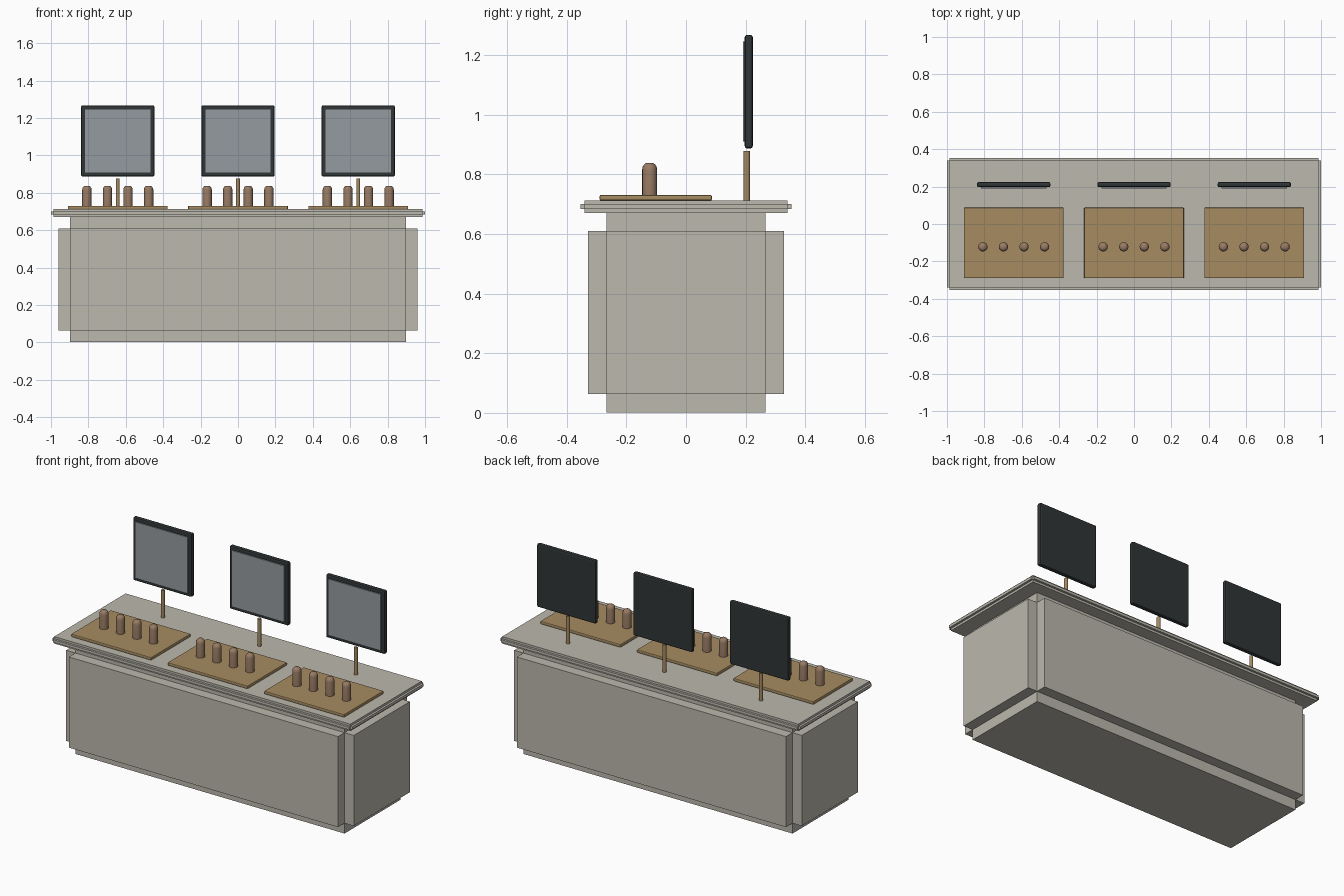
import bpy, bmesh, math
from mathutils import Vector, Matrix

if "Cube" in bpy.data.objects:
    bpy.data.objects.remove(bpy.data.objects["Cube"])


def material(name, rgb):
    m = bpy.data.materials.new(name)
    m.diffuse_color = (*rgb, 1)
    m.use_nodes = True
    m.node_tree.nodes["Principled BSDF"].inputs["Base Color"].default_value = m.diffuse_color
    return m


STONE = material("stone", (0.50, 0.48, 0.42))
WOOD = material("wood", (0.38, 0.26, 0.12))
BROWN = material("brown", (0.32, 0.20, 0.13))
BLACK = material("black", (0.03, 0.036, 0.036))
GLASS = material("glass", (0.30, 0.33, 0.35))


def finish(bm, name, mat, smooth=False):
    bmesh.ops.recalc_face_normals(bm, faces=bm.faces[:])
    me = bpy.data.meshes.new(name)
    bm.to_mesh(me)
    bm.free()
    ob = bpy.data.objects.new(name, me)
    bpy.context.collection.objects.link(ob)
    me.materials.append(mat)
    if smooth:
        bpy.ops.object.select_all(action='DESELECT')
        ob.select_set(True)
        bpy.context.view_layer.objects.active = ob
        bpy.ops.object.shade_smooth_by_angle(angle=math.radians(40))
    return ob


def box(name, lo, hi, mat, push=0.0, bevel=0.0, segments=1):
    """Box between two corners; push extrudes every face outward separately."""
    lo, hi = Vector(lo), Vector(hi)
    bm = bmesh.new()
    bmesh.ops.create_cube(bm, size=1, matrix=Matrix.Translation((lo + hi) / 2)
                          @ Matrix.Diagonal((*(hi - lo), 1)))
    if push:
        normals = [f.normal.copy() for f in bm.faces]
        new = bmesh.ops.extrude_discrete_faces(bm, faces=bm.faces[:])["faces"]
        for f in new:
            f.normal_update()
            bmesh.ops.translate(bm, verts=f.verts[:], vec=f.normal * push)
    if bevel:
        bmesh.ops.bevel(bm, geom=bm.edges[:], offset=bevel, segments=segments,
                        profile=0.5, affect='EDGES')
    return finish(bm, name, mat)


def turned(name, profile, loc, mat, sides=16):
    """Closed solid of revolution from (radius, z) points."""
    bm = bmesh.new()
    rings = [[bm.verts.new((loc[0] + r * math.cos(2 * math.pi * i / sides),
                            loc[1] + r * math.sin(2 * math.pi * i / sides), loc[2] + z))
              for i in range(sides)] for r, z in profile]
    for a, b in zip(rings, rings[1:]):
        for i in range(sides):
            j = (i + 1) % sides
            bm.faces.new((a[i], a[j], b[j], b[i]))
    bm.faces.new(rings[0][::-1])
    bm.faces.new(rings[-1])
    return finish(bm, name, mat, smooth=True)


# counter body and top, both with notched corners
box("counter_body", (-0.897, -0.267, 0.064), (0.897, 0.267, 0.61), STONE, push=0.062)
box("counter_top", (-0.987, -0.34, 0.684), (0.987, 0.34, 0.70), STONE, push=0.013)

# three identical stations
for n, cx in enumerate((-0.643, 0, 0.643), 1):
    box(f"board_{n}", (cx - 0.267, -0.29, 0.712), (cx + 0.267, 0.087, 0.731),
        WOOD, bevel=0.005, segments=2)
    # row of four round-topped pegs
    for k in range(4):
        turned(f"peg_{n}_{k + 1}",
               [(0.025, 0), (0.025, 0.086), (0.0235, 0.095), (0.019, 0.103), (0.012, 0.108)],
               (cx + (k - 1.5) * 0.11, -0.122, 0.73), BROWN)
    # screen post
    turned(f"post_{n}", [(0.0105, 0), (0.0105, 0.166)], (cx, 0.204, 0.712), WOOD)
    # display casing and its raised screen
    box(f"display_frame_{n}", (cx - 0.196, 0.197, 0.887), (cx + 0.196, 0.224, 1.268),
        BLACK, bevel=0.008, segments=2)
    box(f"display_screen_{n}", (cx - 0.174, 0.191, 0.91), (cx + 0.174, 0.20, 1.246), GLASS)
